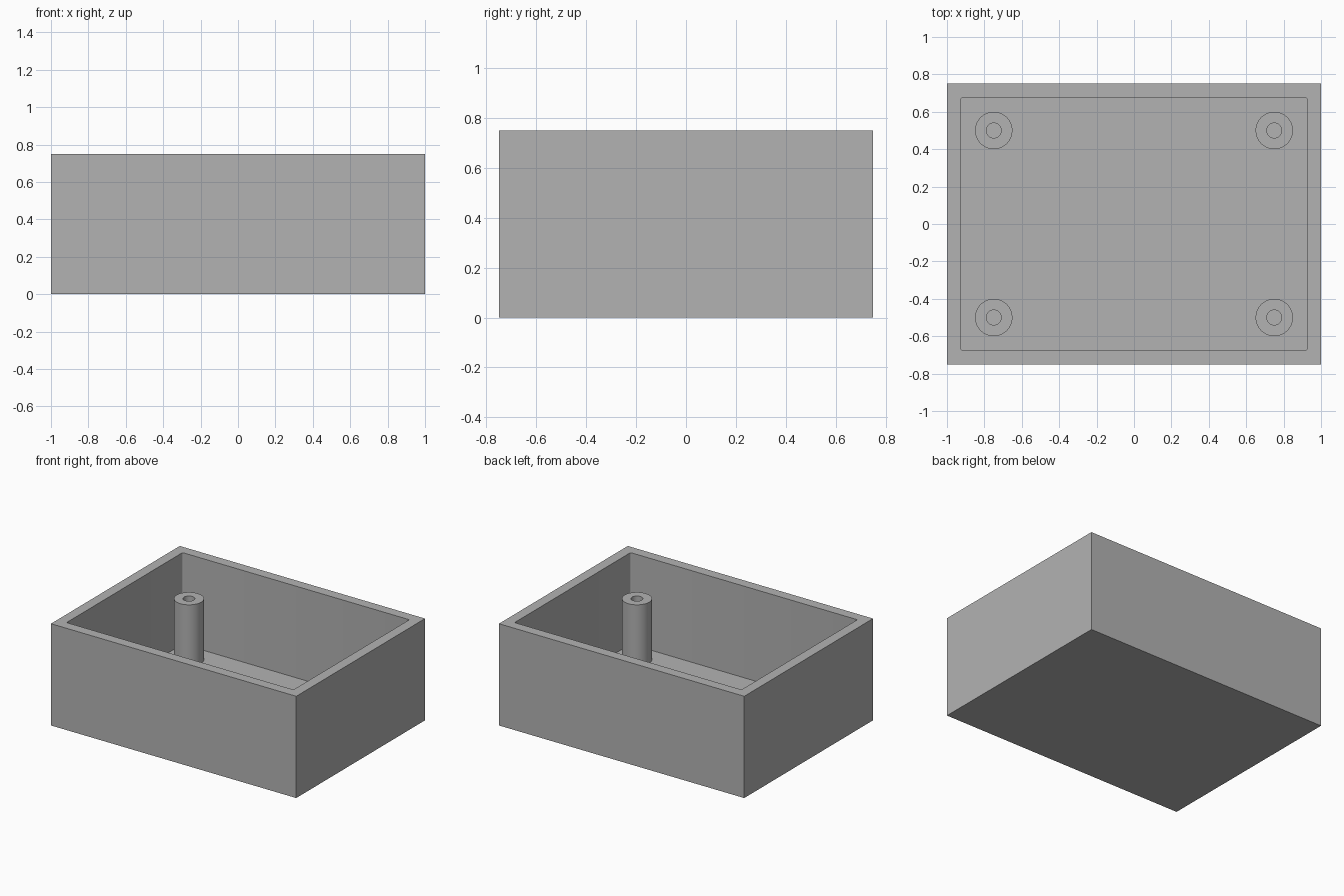
import bpy, bmesh, math

if "Cube" in bpy.data.objects:
    bpy.data.objects.remove(bpy.data.objects["Cube"])

L, W, H = 2.0, 1.5, 0.75      # outer size
T = 0.075                     # wall and floor thickness
POST_TOP = 0.525
POST_R, HOLE_R = 0.1, 0.04

grey = bpy.data.materials.new("plain_grey")
grey.diffuse_color = (0.45, 0.45, 0.45, 1)
grey.use_nodes = True
grey.node_tree.nodes["Principled BSDF"].inputs["Base Color"].default_value = grey.diffuse_color


def make_object(name, bm):
    bmesh.ops.recalc_face_normals(bm, faces=bm.faces[:])
    mesh = bpy.data.meshes.new(name)
    bm.to_mesh(mesh)
    bm.free()
    mesh.materials.append(grey)
    obj = bpy.data.objects.new(name, mesh)
    bpy.context.collection.objects.link(obj)
    bpy.ops.object.select_all(action='DESELECT')
    obj.select_set(True)
    bpy.context.view_layer.objects.active = obj
    bpy.ops.object.shade_smooth_by_angle(angle=math.radians(30))
    return obj


# open tray: box with inset top pushed down to the floor
bm = bmesh.new()
bmesh.ops.create_cube(bm, size=1)
for v in bm.verts:
    v.co = (v.co.x * L, v.co.y * W, (v.co.z + 0.5) * H)
top = max(bm.faces, key=lambda f: f.calc_center_median().z)
bmesh.ops.inset_region(bm, faces=[top], thickness=T, use_even_offset=True)
res = bmesh.ops.extrude_face_region(bm, geom=[top])
for v in [g for g in res["geom"] if isinstance(g, bmesh.types.BMVert)]:
    v.co.z = T
if top.is_valid:
    bmesh.ops.delete(bm, geom=[top], context='FACES_ONLY')
# tiny rounding of the inner vertical corners
corners = [e for e in bm.edges
           if abs(e.verts[0].co.z - e.verts[1].co.z) > 0.1
           and abs(e.verts[0].co.x) < L / 2 - T / 2]
bmesh.ops.bevel(bm, geom=corners, offset=0.01, offset_type='OFFSET',
                segments=4, profile=0.5, affect='EDGES')
make_object("tray", bm)


# hollow screw posts, one near each corner
def screw_post(name, x, y, sides=40):
    bm = bmesh.new()
    profile = [(POST_R, T), (POST_R, POST_TOP), (HOLE_R, POST_TOP), (HOLE_R, T)]
    rings = [[bm.verts.new((x + r * math.cos(2 * math.pi * i / sides),
                            y + r * math.sin(2 * math.pi * i / sides), z))
              for i in range(sides)] for r, z in profile]
    for a, b in zip(rings, rings[1:]):
        for i in range(sides):
            j = (i + 1) % sides
            bm.faces.new((a[i], a[j], b[j], b[i]))
    make_object(name, bm)


for side, x in (("left", -0.75), ("right", 0.75)):
    for end, y in (("front", -0.5), ("back", 0.5)):
        screw_post(f"{end}_{side}_post", x, y)
